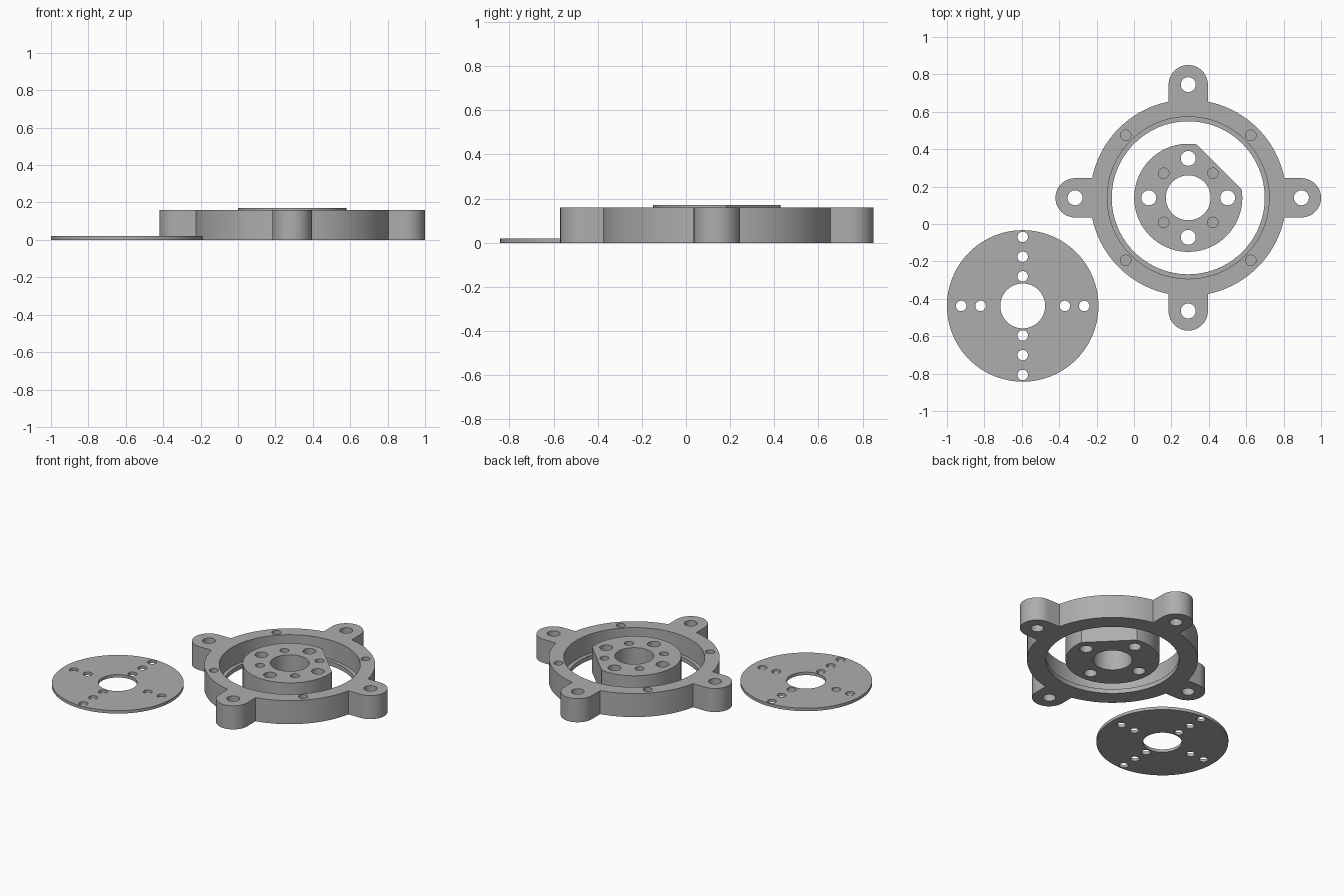
import bpy, bmesh
from math import pi, cos, sin, acos

cube = bpy.data.objects.get("Cube")
if cube:
    bpy.data.objects.remove(cube)

grey = bpy.data.materials.new("plain grey")
grey.use_nodes = True
grey.diffuse_color = (0.42, 0.42, 0.42, 1)
grey.node_tree.nodes["Principled BSDF"].inputs["Base Color"].default_value = grey.diffuse_color


def arc(r, start=0.0, end=2 * pi, steps=96, cx=0.0, closed=True):
    """Points along an arc; a full circle leaves out the repeated end point."""
    n = steps if closed else steps + 1
    return [(cx + r * cos(start + (end - start) * i / steps),
             r * sin(start + (end - start) * i / steps)) for i in range(n)]


def turned(points, angle):
    c, s = cos(angle), sin(angle)
    return [(x * c - y * s, x * s + y * c) for x, y in points]


def shifted(points, dx, dy):
    return [(x + dx, y + dy) for x, y in points]


def prism(name, points, z0, z1):
    """Straight extrusion of a counter-clockwise outline."""
    bm = bmesh.new()
    low = [bm.verts.new((x, y, z0)) for x, y in points]
    high = [bm.verts.new((x, y, z1)) for x, y in points]
    bm.faces.new(low[::-1])
    bm.faces.new(high)
    for i in range(len(low)):
        j = (i + 1) % len(low)
        bm.faces.new((low[i], low[j], high[j], high[i]))
    mesh = bpy.data.meshes.new(name)
    bm.to_mesh(mesh)
    bm.free()
    mesh.materials.append(grey)
    obj = bpy.data.objects.new(name, mesh)
    bpy.context.collection.objects.link(obj)
    return obj


def combine(obj, tool, operation):
    mod = obj.modifiers.new("combine", 'BOOLEAN')
    mod.operation, mod.solver, mod.object = operation, 'EXACT', tool
    bpy.context.view_layer.objects.active = obj
    bpy.ops.object.modifier_apply(modifier=mod.name)
    bpy.data.objects.remove(tool)


def drill(obj, x, y, r, z0=-0.1, steps=32):
    hole = prism("cutter", shifted(arc(r, steps=steps), x, y), z0, 0.3)
    combine(obj, hole, 'DIFFERENCE')


def finish(obj, x, y):
    obj.location = (x, y, 0)
    bpy.ops.object.select_all(action='DESELECT')
    obj.select_set(True)
    bpy.context.view_layer.objects.active = obj
    bpy.ops.object.shade_smooth_by_angle(angle=pi / 6)


MOUNT = (0.29, 0.14)
DISC = (-0.595, -0.438)
PIN = 0.028       # radius of the small holes
BOLT = 0.04       # radius of the large holes
BORE = 0.12       # radius of the central openings
quarters = [i * pi / 2 for i in range(4)]

# Outer ring with four rounded lugs
ring = prism("mounting_ring", arc(0.525), 0, 0.16)
lug = [(0.47, -0.105)] + arc(0.105, -pi / 2, pi / 2, 32, 0.605, False) + [(0.47, 0.105)]
for a in quarters:
    combine(ring, prism("lug", turned(lug, a), 0, 0.16), 'UNION')

# Ring opening, stepped to leave a thin lip at the bottom
drill(ring, 0, 0, 0.409, steps=96)
drill(ring, 0, 0, 0.433, z0=0.03, steps=96)

# Lug bolt holes and blind pin holes
for a in quarters:
    drill(ring, 0.605 * cos(a), 0.605 * sin(a), BOLT)
    drill(ring, 0.473 * cos(a + pi / 4), 0.473 * sin(a + pi / 4), PIN, z0=0.05)
finish(ring, *MOUNT)

# Hub with one flat side
half = acos(0.233 / 0.289)
hub = prism("hub", arc(0.289, pi / 4 + half, pi / 4 - half + 2 * pi, 80, closed=False), 0, 0.17)
drill(hub, 0, 0, BORE, steps=64)
for a in quarters:
    drill(hub, 0.211 * cos(a), 0.211 * sin(a), BOLT)
    drill(hub, 0.186 * cos(a + pi / 4), 0.186 * sin(a + pi / 4), PIN, z0=0.05)
finish(hub, *MOUNT)

# Thin separate disc with rows of pin holes
disc = prism("cover_disc", arc(0.405), 0, 0.02)
drill(disc, 0, 0, BORE, steps=64)
for side in (-1, 1):
    for d in (0.158, 0.263, 0.369):
        drill(disc, 0, side * d, PIN)
    for d in (0.225, 0.329):
        drill(disc, side * d, 0, PIN)
finish(disc, *DISC)
